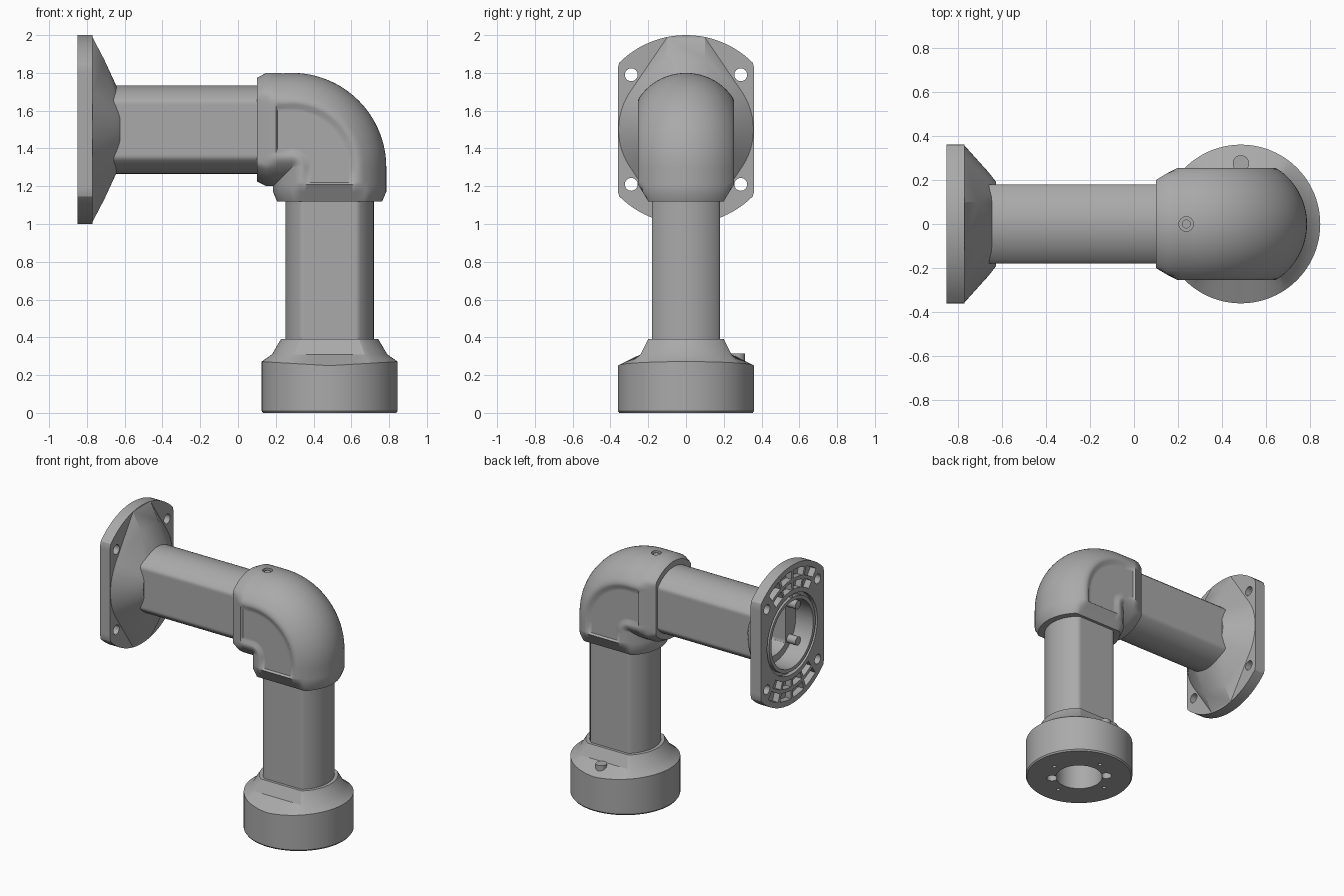
import bpy, bmesh
from math import sin, cos, pi, radians

if "Cube" in bpy.data.objects:
    bpy.data.objects.remove(bpy.data.objects["Cube"])

grey = bpy.data.materials.new("satin grey")
grey.use_nodes = True
grey.diffuse_color = (0.4, 0.4, 0.4, 1)
grey.node_tree.nodes["Principled BSDF"].inputs["Base Color"].default_value = (0.4, 0.4, 0.4, 1)

ARM_Z, DROP_X = 1.5, 0.485      # axis height of the arm, axis x of the drop tube


def finish(bm, name):
    bmesh.ops.remove_doubles(bm, verts=bm.verts, dist=1e-5)
    bmesh.ops.recalc_face_normals(bm, faces=bm.faces)
    mesh = bpy.data.meshes.new(name)
    bm.to_mesh(mesh)
    bm.free()
    mesh.materials.append(grey)
    ob = bpy.data.objects.new(name, mesh)
    bpy.context.collection.objects.link(ob)
    return ob


def loft(name, rings):
    """Skin closed rings of equal length and cap both ends."""
    bm = bmesh.new()
    rows = [[bm.verts.new(p) for p in ring] for ring in rings]
    n = len(rows[0])
    for a, b in zip(rows, rows[1:]):
        for i in range(n):
            j = (i + 1) % n
            bm.faces.new((a[i], a[j], b[j], b[i]))
    bm.faces.new(rows[0])
    bm.faces.new(rows[-1])
    return finish(bm, name)


def flatted(r, half, n=96, recess=0):
    """Circle with two flat sides, as (u, y); recess sinks a panel in the flats."""
    pts = []
    for i in range(n):
        a = 2 * pi * i / n
        u, y = r * cos(a), max(-half, min(half, r * sin(a)))
        if recess and abs(u) < 0.115:
            y -= recess if y > 0 else -recess
        pts.append((u, y))
    return pts


def at_x(pts, x, y0=0, z0=ARM_Z):
    return [(x, y0 + y, z0 + u) for u, y in pts]


def at_z(pts, z, x0=DROP_X, y0=0):
    return [(x0 + u, y0 + y, z) for u, y in pts]


def rod_x(name, r, x0, x1, y, z):
    c = flatted(r, r, 32)
    return loft(name, [at_x(c, x0, y, z), at_x(c, x1, y, z)])


def rod_z(name, r, z0, z1, x, y):
    c = flatted(r, r, 48)
    return loft(name, [at_z(c, z0, x, y), at_z(c, z1, x, y)])


def sector(r0, r1, a0, a1, steps):
    """Outline of a ring segment, angles in degrees from the vertical."""
    angs = [radians(a0 + (a1 - a0) * i / steps) for i in range(steps + 1)]
    return ([(r1 * cos(a), r1 * sin(a)) for a in angs]
            + [(r0 * cos(a), r0 * sin(a)) for a in reversed(angs)])


def combine(ob, others, op="DIFFERENCE"):
    """Apply booleans, then drop the helper objects."""
    for other in others:
        m = ob.modifiers.new("bool", "BOOLEAN")
        m.operation, m.solver, m.object = op, "EXACT", other
        other.hide_render = True
    bpy.context.view_layer.update()
    dg = bpy.context.evaluated_depsgraph_get()
    mesh = bpy.data.meshes.new_from_object(ob.evaluated_get(dg))
    ob.modifiers.clear()
    ob.data = mesh
    for other in others:
        bpy.data.objects.remove(other)


# Wall flange: flat-sided disc plus a faceted dome
flange = loft("wall_flange", [at_x(flatted(0.5, 0.36), x) for x in (-0.85, -0.77)])
bm = bmesh.new()
for r, x in ((0.357, -0.785), (0.357, -0.77), (0.235, -0.66), (0.19, -0.625)):
    for p in at_x(flatted(r, r, 64), x):
        bm.verts.new(p)
for s in (-1, 1):
    for y in (-0.1, 0.1):
        for x, h in ((-0.785, 0.488), (-0.77, 0.488), (-0.708, 0.37)):
            bm.verts.new((x, y, ARM_Z + s * h))
bmesh.ops.convex_hull(bm, input=bm.verts[:])
bmesh.ops.delete(bm, geom=[v for v in bm.verts if not v.link_faces], context="VERTS")
combine(flange, [finish(bm, "dome")], "UNION")

# Flange cuts: screw holes, rear recess, cable opening, ring groove, rib pockets
bore = flatted(0.19, 0.125, 64)
cuts = [rod_x("hole", 0.034, -0.95, -0.6, sy * 0.29, ARM_Z + sz * 0.29)
        for sy in (-1, 1) for sz in (-1, 1)]
recess = flatted(0.24, 0.24, 64)
cuts.append(loft("recess", [at_x(recess, -0.9), at_x(recess, -0.71)]))
cuts.append(loft("opening", [at_x(bore, -0.8), at_x(bore, -0.5)]))
ring = sector(0.265, 0.287, 1, 359, 72)
cuts.append(loft("groove", [at_x(ring, -0.9), at_x(ring, -0.82)]))
for side in (0, 180):
    for r0, r1 in ((0.32, 0.375), (0.4, 0.46)):
        for k in range(4):
            a = side - 36 + 18.5 * k
            seg = sector(r0, r1, a, a + 15.5, 6)
            cuts.append(loft("pocket", [at_x(seg, -0.9), at_x(seg, -0.805)]))
combine(flange, cuts)
bosses = [rod_x("flange_boss", 0.03, -0.78, -0.7, sy * 0.165, ARM_Z + sz * 0.13)
          for sy in (-1, 1) for sz in (-1, 1)]

# Hollow arm tube and drop tube
tube = flatted(0.234, 0.18)
arm = loft("arm_tube", [at_x(tube, -0.69), at_x(tube, 0.15)])
combine(arm, [loft("tube_bore", [at_x(bore, -0.8), at_x(bore, 0.2)])])
drop = loft("drop_tube", [at_z(tube, 0.36), at_z(tube, 1.2)])

# Elbow: two chamfered sockets and a quarter bend
panel = flatted(0.3, 0.255, recess=0.013)
arm_socket = loft("elbow_arm_socket", [
    at_x(flatted(0.274, 0.2), 0.1), at_x(flatted(0.3, 0.23), 0.15),
    at_x(flatted(0.3, 0.255), 0.2), at_x(panel, 0.21), at_x(panel, 0.285)])
drop_socket = loft("elbow_drop_socket", [
    at_z(flatted(0.278, 0.2), 1.12), at_z(flatted(0.3, 0.23), 1.17),
    at_z(flatted(0.3, 0.255), 1.21), at_z(panel, 1.22), at_z(panel, 1.3)])
bend_rings = []
for i in range(33):
    a = pi / 2 * i / 32
    bend_rings.append([(0.285 + max(0.2 + u, 0) * cos(a), y, 1.3 + max(0.2 + u, 0) * sin(a))
                       for u, y in panel])
bend = loft("elbow_bend", bend_rings)

# Set screw in the top of the elbow
combine(arm_socket, [rod_z("screw_hole", 0.033, 1.775, 1.9, 0.237, 0)])
screw = rod_z("set_screw", 0.02, 1.76, 1.79, 0.237, 0)

# Round base with a shoulder blending to the flat-sided collar
wall = flatted(0.36, 0.36)
rim = [(DROP_X + u, y, 0.25 + 0.06 * abs(u)) for u, y in wall]
base = loft("round_base", [
    at_z(flatted(0.353, 0.353), 0), at_z(wall, 0.01), rim,
    at_z(flatted(0.305, 0.24), 0.31), at_z(flatted(0.258, 0.2), 0.39)])
cuts = [rod_z("bore", 0.157, -0.1, 0.32, DROP_X, 0)]
for k in range(4):
    a = k * pi / 2
    cuts.append(rod_z("pin_hole", 0.013, -0.1, 0.04, DROP_X + 0.22 * cos(a), 0.22 * sin(a)))
for s in (-1, 1):
    cuts.append(rod_z("notch", 0.036, -0.1, 0.06, DROP_X - s * 0.13, s * 0.13))
combine(base, cuts)
peg = rod_z("base_peg", 0.037, 0.2, 0.315, DROP_X, 0.275)

# Smooth rounded surfaces, crisp edges
for ob, angle in [(flange, 25), (base, 25), (arm, 42), (drop, 42), (bend, 38),
                  (arm_socket, 38), (drop_socket, 38), (screw, 30), (peg, 30)] + [
                      (b, 30) for b in bosses]:
    bpy.ops.object.select_all(action="DESELECT")
    ob.select_set(True)
    bpy.context.view_layer.objects.active = ob
    bpy.ops.object.shade_smooth_by_angle(angle=radians(angle))
